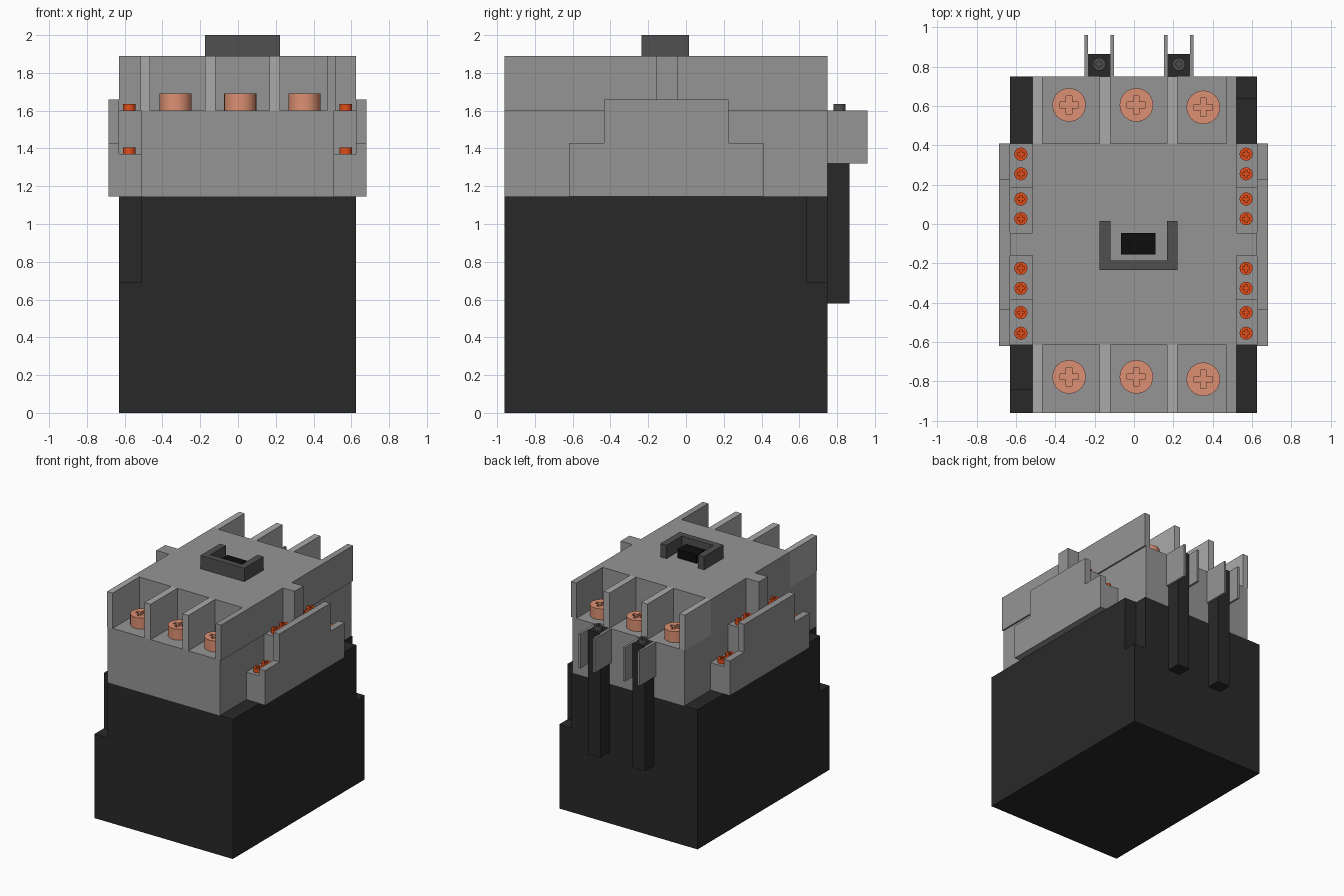
import bpy, bmesh, math
from mathutils import Vector

if "Cube" in bpy.data.objects:
    bpy.data.objects.remove(bpy.data.objects["Cube"])


def material(name, r, g, b):
    m = bpy.data.materials.new(name)
    m.diffuse_color = (r, g, b, 1)
    m.use_nodes = True
    m.node_tree.nodes["Principled BSDF"].inputs["Base Color"].default_value = m.diffuse_color
    return m


BLACK = material("black", 0.022, 0.022, 0.022)
JET = material("jet_black", 0.004, 0.004, 0.004)
DARK = material("dark_grey", 0.08, 0.08, 0.08)
GREY = material("mid_grey", 0.30, 0.30, 0.30)
PALE = material("pale_grey", 0.40, 0.40, 0.40)
COPPER = material("copper", 0.72, 0.28, 0.17)
ORANGE = material("orange", 0.75, 0.075, 0.01)


def prism(name, pts, a, b, mat, axis="Z"):
    """Extrude a 2D outline from a to b along Z (xy outline) or X (yz outline)."""
    bm = bmesh.new()
    place = (lambda p: (p[0], p[1], a)) if axis == "Z" else (lambda p: (a, p[0], p[1]))
    face = bm.faces.new([bm.verts.new(place(p)) for p in pts])
    ext = bmesh.ops.extrude_face_region(bm, geom=[face])
    move = Vector((0, 0, b - a)) if axis == "Z" else Vector((b - a, 0, 0))
    bmesh.ops.translate(bm, vec=move, verts=[v for v in ext["geom"] if isinstance(v, bmesh.types.BMVert)])
    bmesh.ops.recalc_face_normals(bm, faces=bm.faces)
    mesh = bpy.data.meshes.new(name)
    bm.to_mesh(mesh)
    bm.free()
    mesh.materials.append(mat)
    ob = bpy.data.objects.new(name, mesh)
    bpy.context.collection.objects.link(ob)
    return ob


def box(name, x0, x1, y0, y1, z0, z1, mat):
    return prism(name, [(x0, y0), (x1, y0), (x1, y1), (x0, y1)], z0, z1, mat)


def cut(ob, cutter):
    """Subtract the cutter, apply, then delete it."""
    mod = ob.modifiers.new("cut", "BOOLEAN")
    mod.operation, mod.solver, mod.object = "DIFFERENCE", "EXACT", cutter
    bpy.context.view_layer.objects.active = ob
    bpy.ops.object.modifier_apply(modifier=mod.name)
    bpy.data.objects.remove(cutter)


def screws(name, r, h, places, mat):
    """Cross-slotted screw head, repeated as linked copies."""
    n = 32
    ring = [(r * math.cos(math.tau * i / n), r * math.sin(math.tau * i / n)) for i in range(n)]
    head = prism(name, ring, 0, h, mat)
    s, w = r * 0.55, r * 0.17
    cross = [(s, -w), (s, w), (w, w), (w, s), (-w, s), (-w, w),
             (-s, w), (-s, -w), (-w, -w), (-w, -s), (w, -s), (w, -w)]
    cut(head, prism("cross_cutter", cross, h * 0.75, h + 0.1, mat))
    bpy.ops.object.select_all(action="DESELECT")
    head.select_set(True)
    bpy.context.view_layer.objects.active = head
    bpy.ops.object.shade_smooth_by_angle(angle=math.radians(30))
    head.location = places[0]
    for p in places[1:]:
        copy = head.copy()
        copy.location = p
        bpy.context.collection.objects.link(copy)


# black base with two notched upper corners
base = box("base", -0.63, 0.625, -0.96, 0.75, 0, 1.145, BLACK)
cut(base, box("notch_cutter", -0.8, -0.51, -1.1, -0.84, 0.69, 1.3, BLACK))
cut(base, box("notch_cutter", 0.515, 0.8, 0.64, 0.9, 0.69, 1.3, BLACK))

# grey housing: terminal deck, centre block and bay dividers
box("terminal_deck", -0.51, 0.507, -0.96, 0.75, 1.145, 1.6, GREY)
box("centre_block", -0.515, 0.52, -0.615, 0.41, 1.6, 1.89, GREY)
for end, (y0, y1) in {"front": (-0.96, -0.615), "back": (0.41, 0.75)}.items():
    for x0, x1, mat in [(-0.515, -0.465, PALE), (-0.175, -0.12, PALE),
                        (0.168, 0.222, PALE), (0.47, 0.52, GREY)]:
        box(end + "_divider", x0, x1, y0, y1, 1.6, 1.89, mat)

# stepped auxiliary terminals on both sides, each with an outer guard plate
steps = [(-0.615, 1.145), (-0.615, 1.37), (-0.385, 1.37), (-0.385, 1.6), (-0.16, 1.6), (-0.16, 1.89),
         (-0.045, 1.89), (-0.045, 1.6), (0.185, 1.6), (0.185, 1.37), (0.41, 1.37), (0.41, 1.145)]
guard = [(-0.62, 1.145), (-0.62, 1.43), (-0.435, 1.43), (-0.435, 1.66),
         (0.225, 1.66), (0.225, 1.43), (0.41, 1.43), (0.41, 1.145)]
for side, inner, mid, outer in [("left", -0.51, -0.63, -0.685), ("right", 0.507, 0.625, 0.68)]:
    prism(side + "_side_terminals", steps, inner, mid, GREY, "X")
    prism(side + "_guard_plate", guard, mid, outer, GREY, "X")

# main and auxiliary screws
screws("main_screw", 0.085, 0.09,
       [(x, y - d, 1.6) for y in (0.605, -0.777) for x, d in ((-0.33, 0), (0.012, 0), (0.352, 0.012))], COPPER)
screws("side_screw", 0.033, 0.035,
       [(x, y, z) for x in (-0.575, 0.57)
        for z, ys in ((1.37, (0.355, 0.255, -0.45, -0.555)), (1.6, (0.127, 0.027, -0.225, -0.327)))
        for y in ys], ORANGE)

# U-shaped indicator frame with black slider
frame = [(-0.175, -0.235), (0.222, -0.235), (0.222, 0.015), (0.167, 0.015),
         (0.167, -0.185), (-0.12, -0.185), (-0.12, 0.015), (-0.175, 0.015)]
prism("indicator_frame", frame, 1.89, 2.0, DARK)
box("indicator_slider", -0.065, 0.11, -0.155, -0.045, 1.89, 1.96, JET)

# rear coil terminals: post with a guard plate on each side
for x in (-0.177, 0.228):
    box("coil_post", x - 0.057, x + 0.057, 0.75, 0.865, 0.58, 1.6, BLACK)
    for s in (-1, 1):
        a, b = sorted((x + s * 0.057, x + s * 0.075))
        box("coil_guard", a, b, 0.75, 0.96, 1.32, 1.6, GREY)
screws("coil_screw", 0.032, 0.035, [(-0.177, 0.812, 1.6), (0.228, 0.812, 1.6)], DARK)
